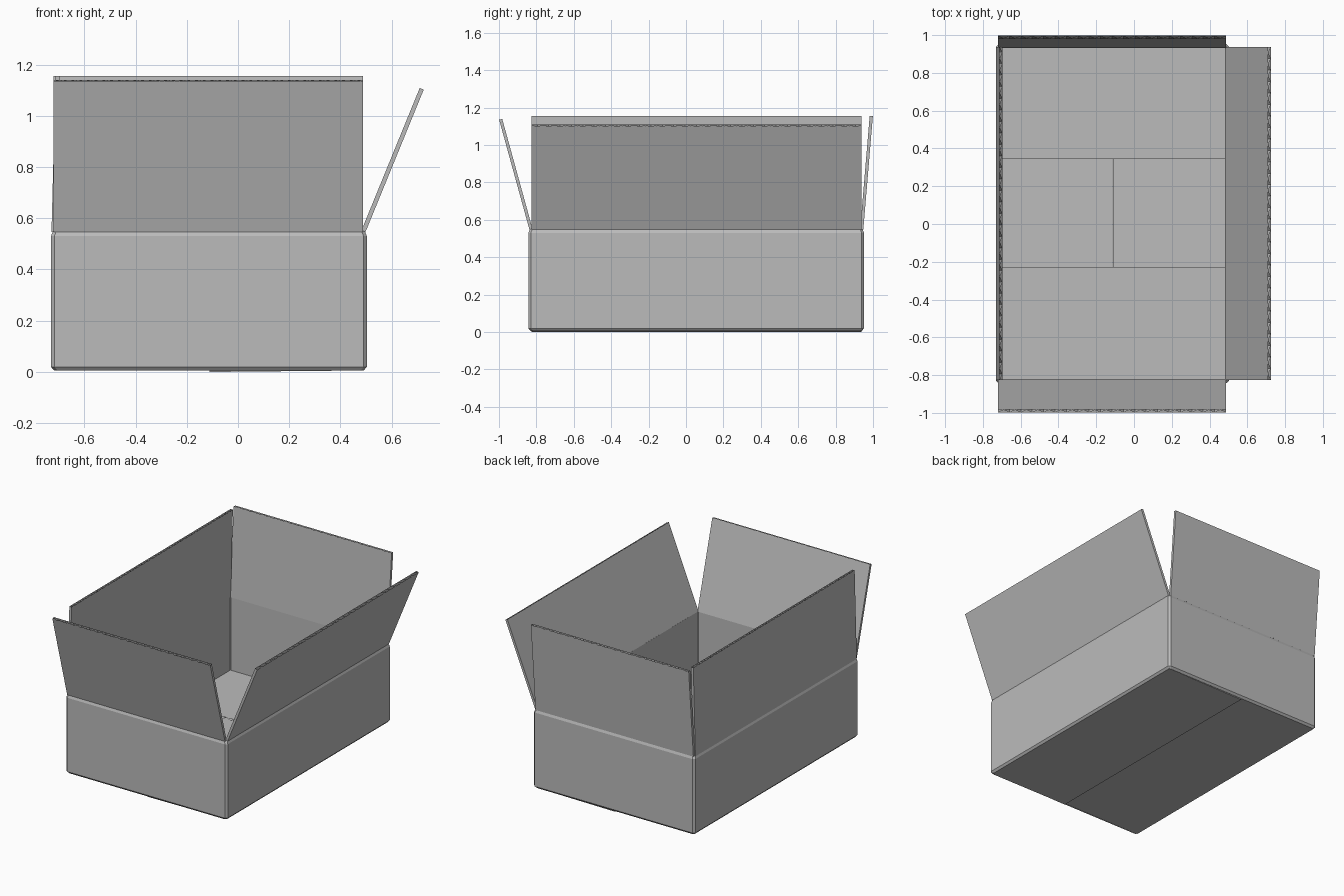
import bpy, bmesh
from mathutils import Vector

if "Cube" in bpy.data.objects:
    bpy.data.objects.remove(bpy.data.objects["Cube"], do_unlink=True)

card = bpy.data.materials.new("grey_cardboard")
card.use_nodes = True
GREY = (0.5, 0.5, 0.5, 1)
card.diffuse_color = GREY
card.node_tree.nodes["Principled BSDF"].inputs["Base Color"].default_value = GREY

# Outer footprint of the box, board thickness and crease height
X0, X1, Y0, Y1 = -0.73, 0.503, -0.843, 0.952
T, RIM = 0.017, 0.55


def finish(name, bm):
    mesh = bpy.data.meshes.new(name)
    bm.to_mesh(mesh)
    bm.free()
    mesh.materials.append(card)
    obj = bpy.data.objects.new(name, mesh)
    bpy.context.collection.objects.link(obj)
    return obj


def panel(name, start, along, up, inward):
    """Corrugated board: two liners with closed sides, and a fluted core."""
    start, along, up = Vector(start), Vector(along), Vector(up)
    depth = along.cross(up).normalized() * T
    if depth.dot(Vector(inward)) < 0:
        depth = -depth
    bm = bmesh.new()
    low = [bm.verts.new(p) for p in
           (start, start + along, start + along + depth, start + depth)]
    high = [bm.verts.new(v.co + up) for v in low]
    for i in range(4):
        j = (i + 1) % 4
        bm.faces.new((low[i], low[j], high[j], high[i]))
    bmesh.ops.recalc_face_normals(bm, faces=bm.faces)
    if bm.faces[:][0].normal.dot(depth) > 0:
        bmesh.ops.reverse_faces(bm, faces=bm.faces)
    # Zigzag flutes between the liners
    count = 2 * round(along.length / 0.06)
    last = None
    for i in range(count + 1):
        p = start + along * (i / count) + depth * (0.1 + 0.8 * (i % 2))
        pair = bm.verts.new(p), bm.verts.new(p + up)
        if last:
            bm.faces.new((last[0], pair[0], pair[1], last[1]))
        last = pair
    return finish(name, bm)


# Walls: a chamfered rectangular sleeve, pinched at the top and bottom creases
def sleeve_ring(bm, inset, z, cut):
    a, b, c, d = X0 + inset, X1 - inset, Y0 + inset, Y1 - inset
    pts = ((a + cut, c), (b - cut, c), (b, c + cut), (b, d - cut),
           (b - cut, d), (a + cut, d), (a, d - cut), (a, c + cut))
    return [bm.verts.new((x, y, z)) for x, y in pts]


bm = bmesh.new()
profile = ((0.012, 0.006), (0, 0.02), (0, RIM - 0.02), (0.008, RIM),
           (T, RIM), (T, 0.006))
rings = [sleeve_ring(bm, i, z, 0.013 if i < T else 0.003) for i, z in profile]
for r, ring in enumerate(rings):
    nxt = rings[(r + 1) % len(rings)]
    for i in range(8):
        j = (i + 1) % 8
        bm.faces.new((ring[i], ring[j], nxt[j], nxt[i]))
bmesh.ops.recalc_face_normals(bm, faces=bm.faces)
finish("box_walls", bm)

# Top flaps, each leaning at its own angle
FX0, FX1, FY0, FY1 = -0.72, 0.487, -0.825, 0.937
base = RIM - 0.003
wide, deep = (FX1 - FX0, 0, 0), (0, FY1 - FY0, 0)
panel("front_flap", (FX0, Y0 + 0.006, base), wide, (0, -0.162, 0.588), (0, 1, 0))
panel("back_flap", (FX0, Y1 - 0.004, base), wide, (0, 0.051, 0.607), (0, -1, 0))
panel("left_flap", (X1 - 0.005, FY0, base), deep, (0.227, 0, 0.555), (-1, 0, 0))
panel("right_flap", (X0 + 0.002, FY0, base), deep, (0.016, 0, 0.609), (1, 0, 0))

# Bottom: two outer flaps meeting mid-width, two inner flaps lying over them
SEAM = -0.113
panel("left_bottom_flap", (X1 - 0.012, FY0, 0.006), deep,
      (SEAM + 0.001 - X1 + 0.012, 0, -0.006), (0, 0, 1))
panel("right_bottom_flap", (X0 + 0.012, FY0, 0.006), deep,
      (SEAM - 0.001 - X0 - 0.012, 0, 0.002), (0, 0, 1))
panel("front_bottom_flap", (FX0, Y0 + T, 0.026), wide,
      (0, -0.228 - Y0 - T, 0), (0, 0, 1))
panel("back_bottom_flap", (FX0, Y1 - T, 0.026), wide,
      (0, 0.345 - Y1 + T, 0), (0, 0, 1))
